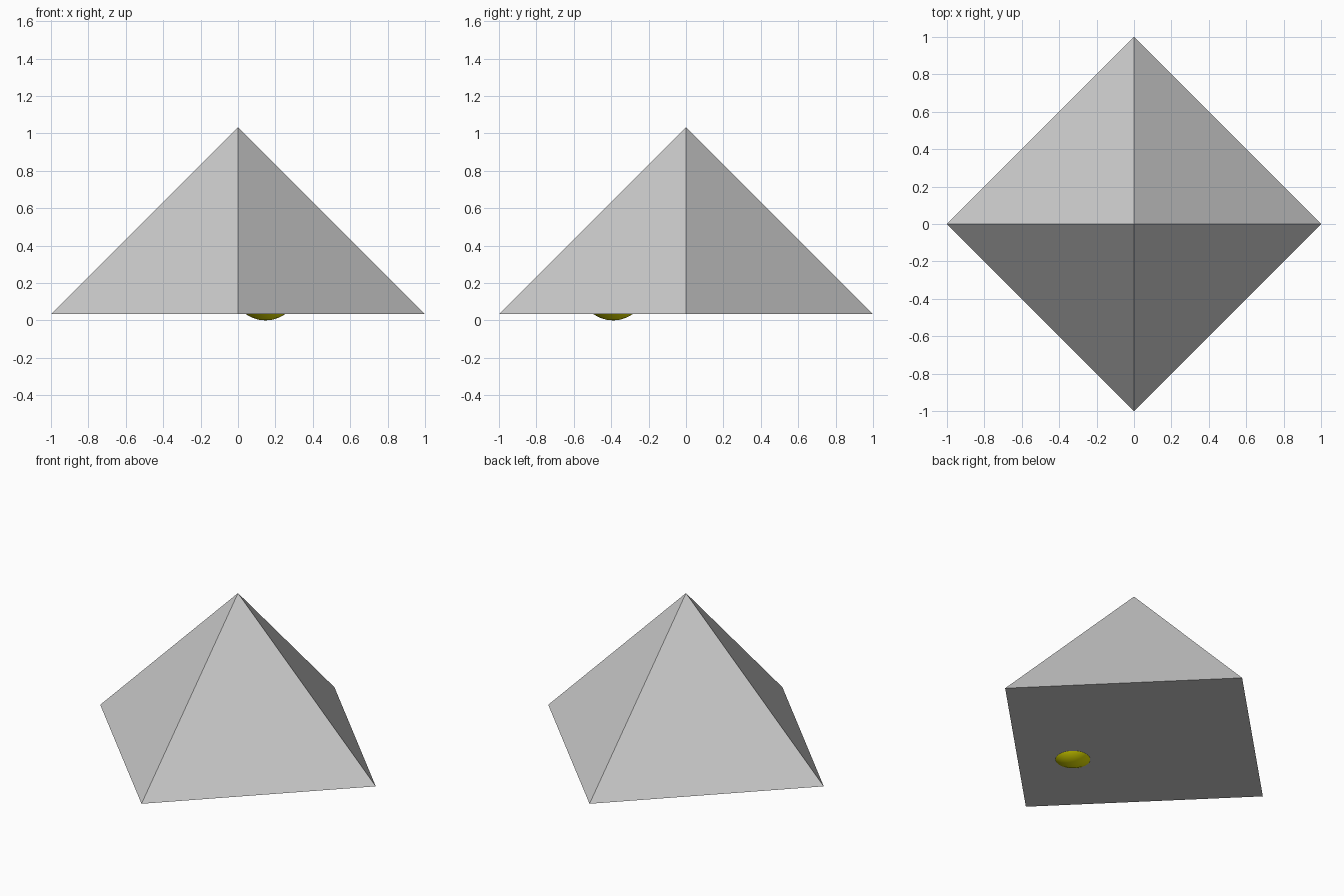
import bpy

if "Cube" in bpy.data.objects:
    bpy.data.objects.remove(bpy.data.objects["Cube"])

BASE_Z = 0.033
BALL_R = 0.18

# Square pyramid, corners on the x and y axes, closed base
bpy.ops.mesh.primitive_cone_add(vertices=4, radius1=1, radius2=0, depth=1,
                                location=(0, 0, BASE_Z + 0.5))
pyramid = bpy.context.object
pyramid.name = "pyramid"

# Yellow ball inside, poking slightly through the base
bpy.ops.mesh.primitive_uv_sphere_add(segments=32, ring_count=16, radius=BALL_R,
                                     location=(0.147, -0.39, BALL_R))
ball = bpy.context.object
ball.name = "ball"
bpy.ops.object.shade_smooth()

yellow = bpy.data.materials.new("yellow")
yellow.diffuse_color = (0.8, 0.78, 0.0, 1)
yellow.use_nodes = True
yellow.node_tree.nodes["Principled BSDF"].inputs["Base Color"].default_value = yellow.diffuse_color
ball.data.materials.append(yellow)
